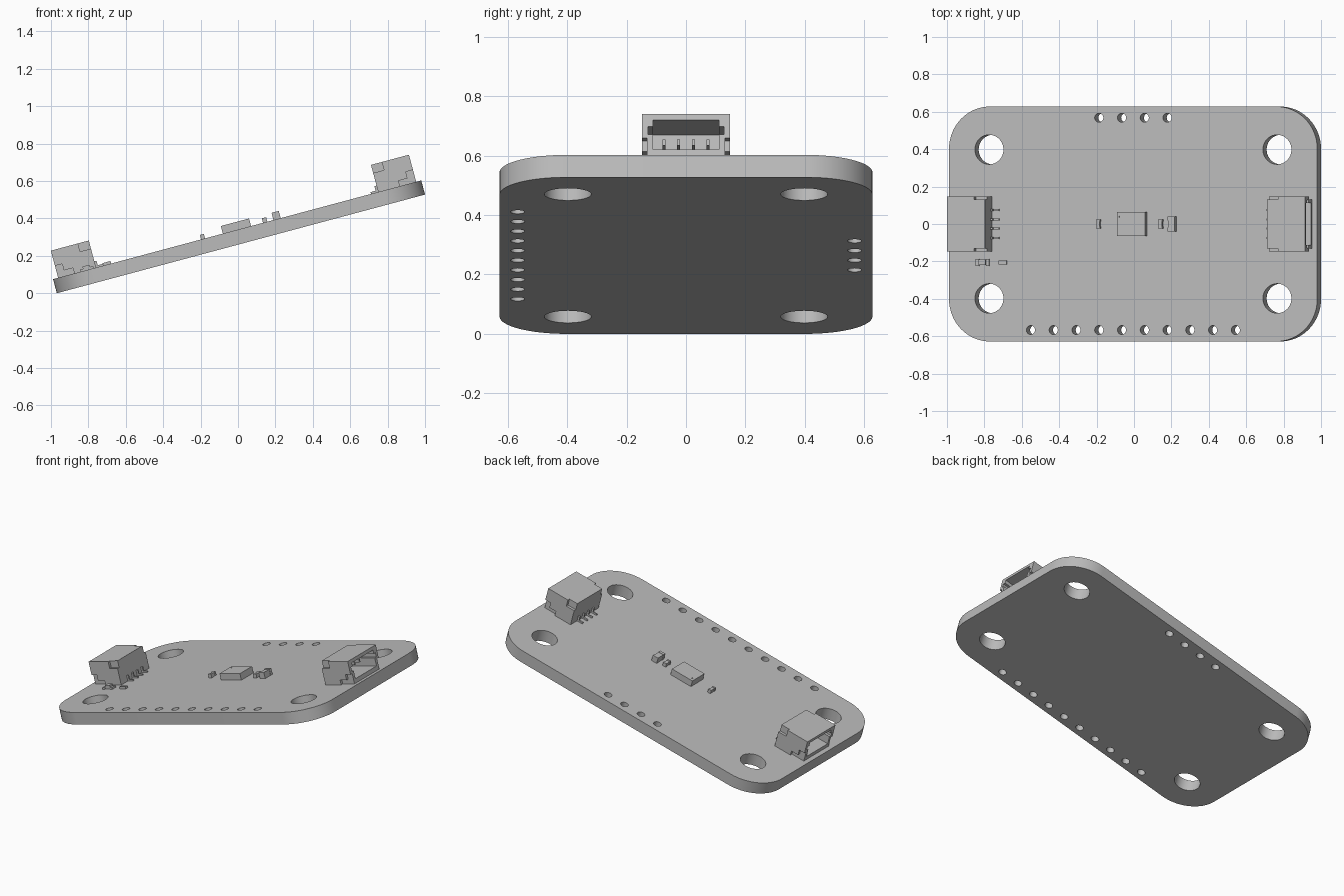
import bpy
from math import cos, sin, pi, radians
from mathutils import Matrix, Vector

cube = bpy.data.objects.get("Cube")
if cube:
    bpy.data.objects.remove(cube, do_unlink=True)

HALF_L, HALF_W, THICK = 1.019, 0.628, 0.078
TILT = Matrix.Translation((0.0156, 0, 0.2637)) @ Matrix.Rotation(radians(-15), 4, 'Y')
PITCH = 0.126

grey = bpy.data.materials.new("plain_grey")
grey.use_nodes = True
GREY = (0.5, 0.5, 0.5, 1)
grey.diffuse_color = GREY
grey.node_tree.nodes["Principled BSDF"].inputs["Base Color"].default_value = GREY


def add(name, mesh, matrix=TILT):
    mesh.materials.clear()
    mesh.materials.append(grey)
    ob = bpy.data.objects.new(name, mesh)
    ob.matrix_world = matrix
    bpy.context.collection.objects.link(ob)
    return ob


def box_mesh(name, boxes):
    """Boxes given as (x0, x1, y0, y1, z0, z1), gathered in one mesh."""
    verts, faces = [], []
    quads = ("0132", "4576", "0451", "2376", "0264", "1573")
    for b in boxes:
        n = len(verts)
        verts += [(x, y, z) for x in b[0:2] for y in b[2:4] for z in b[4:6]]
        faces += [[n + int(c) for c in q] for q in quads]
    mesh = bpy.data.meshes.new(name)
    mesh.from_pydata(verts, [], faces)
    mesh.update()
    import bmesh
    bm = bmesh.new()
    bm.from_mesh(mesh)
    bmesh.ops.recalc_face_normals(bm, faces=bm.faces)
    bm.to_mesh(mesh)
    bm.free()
    return mesh


def evaluated(ob):
    bpy.context.view_layer.update()
    return bpy.data.meshes.new_from_object(
        ob.evaluated_get(bpy.context.evaluated_depsgraph_get()))


def cut(mesh, boxes):
    """Subtract each box in turn and return the resulting mesh."""
    for b in boxes:
        body = add("cut_body", mesh, Matrix())
        cutter = add("cutter", box_mesh("cutter", [b]), Matrix())
        cutter.hide_render = True
        mod = body.modifiers.new("cut", 'BOOLEAN')
        mod.object, mod.solver = cutter, 'EXACT'
        mesh = evaluated(body)
        bpy.data.objects.remove(body)
        bpy.data.objects.remove(cutter)
    return mesh


def arc(cx, cy, r, start, end, n):
    return [(cx + r * cos(start + (end - start) * i / n),
             cy + r * sin(start + (end - start) * i / n)) for i in range(n + 1)]


# Board: rounded outline with mounting holes and two header rows
R = 0.226
outline = []
for k, (sx, sy) in enumerate([(1, 1), (-1, 1), (-1, -1), (1, -1)]):
    outline += arc(sx * (HALF_L - R), sy * (HALF_W - R), R, k * pi / 2, (k + 1) * pi / 2, 16)
loops = [outline]
for sx in (-1, 1):
    for sy in (-1, 1):
        loops.append(arc(sx * 0.797, sy * 0.398, 0.079, 0, 2 * pi, 40)[:-1])
for count, y in ((10, -0.567), (4, 0.568)):
    for i in range(count):
        loops.append(arc((i - (count - 1) / 2) * PITCH, y, 0.024, 0, 2 * pi, 24)[:-1])

curve = bpy.data.curves.new("board_outline", 'CURVE')
curve.dimensions, curve.fill_mode, curve.extrude = '2D', 'BOTH', THICK / 2
for pts in loops:
    sp = curve.splines.new('POLY')
    sp.points.add(len(pts) - 1)
    for p, (x, y) in zip(sp.points, pts):
        p.co = (x, y, 0, 1)
    sp.use_cyclic_u = True
temp = bpy.data.objects.new("outline_helper", curve)
bpy.context.collection.objects.link(temp)
board_mesh = evaluated(temp)
bpy.data.objects.remove(temp)
board_mesh.transform(Matrix.Translation((0, 0, THICK / 2)))
board = add("circuit_board", board_mesh)
bpy.context.view_layer.objects.active = board
board.select_set(True)
bpy.ops.object.mode_set(mode='EDIT')
bpy.ops.mesh.select_all(action='SELECT')
bpy.ops.mesh.remove_doubles(threshold=0.0001)
bpy.ops.mesh.normals_make_consistent()
bpy.ops.object.mode_set(mode='OBJECT')
bpy.ops.object.shade_smooth_by_angle(angle=radians(30))

# Connector housing: x runs from the pin side to the open side
LEN, HW, HT = 0.21, 0.148, 0.15
cuts = [(0.016, 0.3, -0.111, 0.111, 0.026, 0.129),      # socket
        (0.106, 0.3, -0.128, 0.128, 0.078, 0.106)]      # key slots
for s in (-1, 1):
    y0, y1 = sorted((s * 0.131, s * 0.2))
    cuts += [(-0.1, 0.06, y0, y1, 0.105, 0.2),          # upper notch by the pins
             (0.17, 0.3, y0, y1, -0.1, 0.066),          # stepped lower notch
             (0.12, 0.3, y0, y1, -0.1, 0.03)]
housing = cut(box_mesh("housing", [(0, LEN, -HW, HW, 0, HT)]), cuts)

# Contacts inside the socket, and bent tails on the board
pins = []
for i in range(4):
    y = (i - 1.5) * 0.0494
    pins += [(0.01, 0.12, y - 0.005, y + 0.005, 0.065, 0.085),
             (-0.04, 0.01, y - 0.005, y + 0.005, 0, 0.01),
             (-0.012, 0.01, y - 0.005, y + 0.005, 0, 0.035)]
contacts = box_mesh("contacts", pins)
for side, turn in (("left", 0), ("right", pi)):
    place = TILT @ Matrix.Rotation(turn, 4, 'Z') @ Matrix.Translation((0.781, 0, THICK))
    add(side + "_connector_housing", housing.copy(), place)
    add(side + "_connector_contacts", contacts.copy(), place)

# Surface-mounted parts
ON_BOARD = TILT @ Matrix.Translation((0, 0, THICK))


def part(name, *boxes):
    return add(name, box_mesh(name, boxes), ON_BOARD)


chip = cut(box_mesh("chip", [(-0.079, 0.077, -0.064, 0.064, 0, 0.042)]),
           [(-0.066, -0.058, 0.036, 0.044, 0.038, 0.1)])
add("sensor_chip", chip, ON_BOARD)


def capacitor(name, x, hx, hy, h):
    """Body lying along y with slightly larger end caps."""
    part(name, (x - hx + 0.002, x + hx - 0.002, -hy, hy, 0, h - 0.002),
         (x - hx, x + hx, -hy, -hy * 0.5, 0, h),
         (x - hx, x + hx, hy * 0.5, hy, 0, h))


capacitor("small_capacitor_1", -0.189, 0.011, 0.025, 0.025)
capacitor("small_capacitor_2", 0.155, 0.012, 0.025, 0.025)
capacitor("large_capacitor", 0.221, 0.02, 0.039, 0.04)
part("indicator_lamp", (-0.868, -0.85, -0.224, -0.186, 0, 0.012),
     (-0.812, -0.794, -0.224, -0.186, 0, 0.012),
     (-0.85, -0.812, -0.219, -0.191, 0, 0.024))
part("resistor", (-0.742, -0.697, -0.217, -0.194, 0, 0.014))
